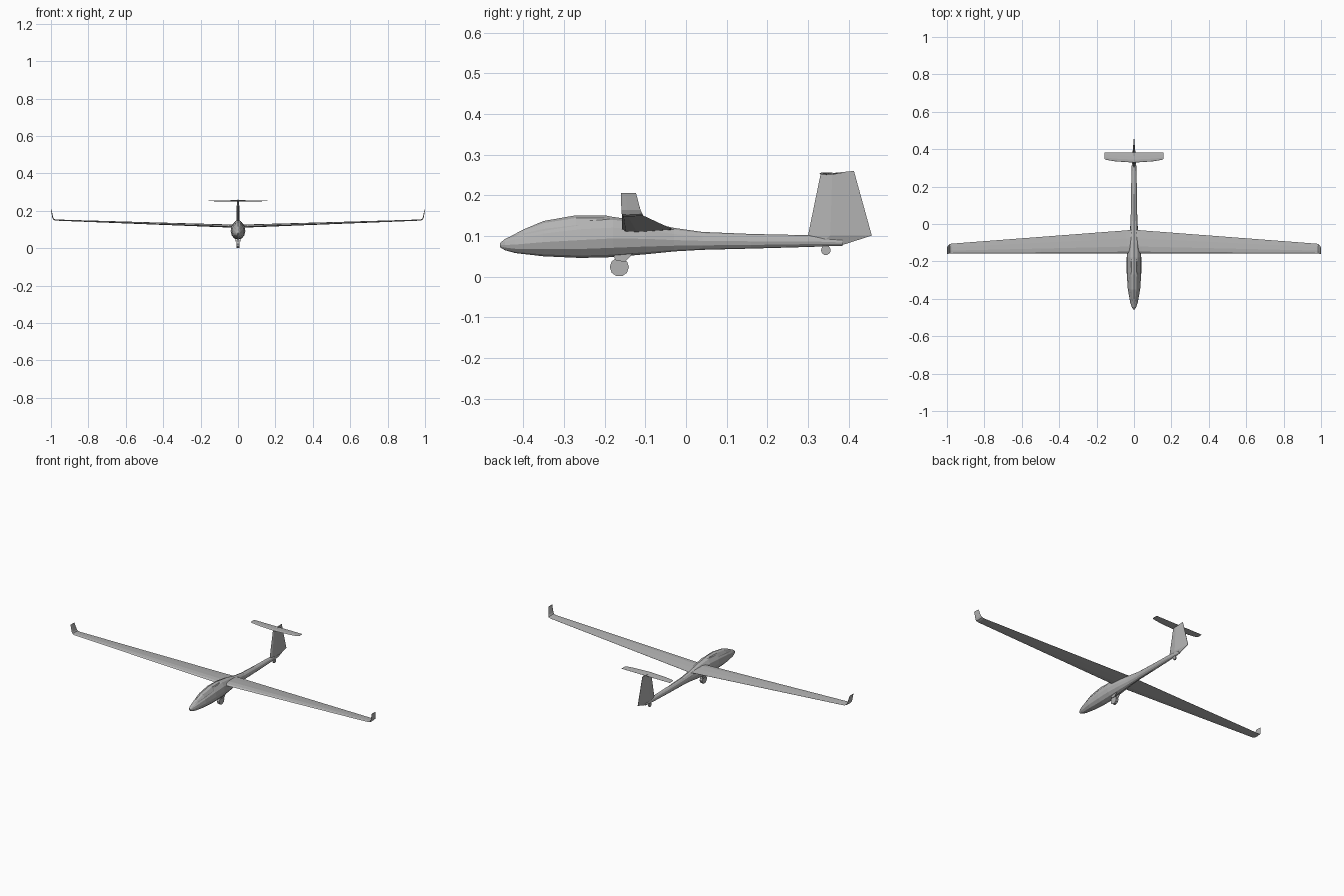
import bpy, bmesh, math
from mathutils import Vector

if "Cube" in bpy.data.objects:
    bpy.data.objects.remove(bpy.data.objects["Cube"])

# Mid-grey paint shared by every part
paint = bpy.data.materials.new("mid_grey")
paint.diffuse_color = (.45, .45, .45, 1)
paint.use_nodes = True
paint.node_tree.nodes["Principled BSDF"].inputs["Base Color"].default_value = paint.diffuse_color


def loft(name, rings, mirror=False, cap_start=True):
    """Skin a list of equal-length closed rings; optionally mirror across x."""
    bm = bmesh.new()
    vs = [[bm.verts.new(p) for p in r] for r in rings]
    n = len(rings[0])
    for a, b in zip(vs, vs[1:]):
        for i in range(n):
            j = (i + 1) % n
            bm.faces.new((a[i], a[j], b[j], b[i]))
    if cap_start:
        bm.faces.new(vs[0][::-1])
    bm.faces.new(vs[-1])
    bmesh.ops.recalc_face_normals(bm, faces=bm.faces)
    me = bpy.data.meshes.new(name)
    bm.to_mesh(me)
    bm.free()
    me.materials.append(paint)
    ob = bpy.data.objects.new(name, me)
    bpy.context.collection.objects.link(ob)
    if mirror:
        ob.modifiers.new("Mirror", 'MIRROR')
    return ob


def oval(y, half_w, z_low, z_high, z_wide, sides=12):
    """Cross-section whose widest height can sit off-centre."""
    pts = []
    for k in range(sides):
        a = 2 * math.pi * k / sides
        s = math.sin(a)
        r = z_high - z_wide if s > 0 else z_wide - z_low
        pts.append((half_w * math.cos(a), y, z_wide + s * r))
    return pts


# chord fraction, thickness fraction
FOIL = [(0, 0), (.08, .45), (.3, .6), (.65, .38), (1, .03),
        (1, -.03), (.65, -.22), (.3, -.4), (.08, -.32)]


def foil(origin, chord, thick, up):
    """Airfoil ring running back along +y, thickened along 'up'."""
    o, u = Vector(origin), Vector(up).normalized()
    return [o + Vector((0, c * chord, 0)) + u * (t * thick) for c, t in FOIL]


def wheel(name, y, z, r, width, sides):
    bpy.ops.mesh.primitive_cylinder_add(vertices=sides, radius=r, depth=width,
                                        location=(0, y, z),
                                        rotation=(0, math.pi / 2, 0))
    bpy.context.object.name = name
    bpy.context.object.data.materials.append(paint)


# Fuselage pod and boom: y, half width, bottom, top, widest height
body = [(-.457, .004, .072, .083, .078), (-.445, .012, .065, .093, .078),
        (-.42, .020, .058, .104, .079), (-.35, .033, .050, .127, .085),
        (-.26, .039, .046, .143, .090), (-.18, .039, .048, .147, .094),
        (-.10, .031, .055, .136, .093), (-.03, .021, .062, .120, .090),
        (.04, .0175, .066, .110, .088), (.16, .016, .069, .105, .087),
        (.30, .013, .073, .102, .087), (.385, .006, .076, .093, .084)]
loft("fuselage", [oval(*s) for s in body])

# Canopy bulge
glass = [(-.43, .004, .09, .100, .094), (-.40, .016, .09, .116, .096),
         (-.35, .026, .09, .137, .098), (-.27, .030, .09, .151, .102),
         (-.20, .026, .09, .151, .104), (-.16, .015, .09, .143, .106)]
loft("canopy", [oval(*s) for s in glass])

# Wings with upturned winglets
loft("wings", [foil((0, -.158, .116), .128, .017, (0, 0, 1)),
               foil((.04, -.158, .117), .124, .0165, (0, 0, 1)),
               foil((.5, -.158, .133), .089, .011, (0, 0, 1)),
               foil((.975, -.158, .150), .053, .006, (0, 0, 1)),
               foil((.986, -.158, .154), .051, .006, (-.6, 0, .8)),
               foil((.991, -.159, .164), .047, .005, (-1, 0, .2)),
               foil((.999, -.160, .206), .037, .003, (-1, 0, .2))],
     mirror=True, cap_start=False)


# Fin and rudder: z, front y, back y, half thickness
def fin_ring(z, y0, y1, t, rise=0):
    c = y1 - y0
    shape = [(0, 0), (.1, .6), (.35, 1), (1, .1),
             (1, -.1), (.35, -1), (.1, -.6)]
    return [(w * t, y0 + f * c, z + rise * f) for f, w in shape]


loft("fin", [fin_ring(.082, .30, .385, .006, -.004),
             fin_ring(.101, .30, .457, .010),
             fin_ring(.252, .331, .413, .006, .008)])

# Tailplane on top of the fin
loft("tailplane", [foil((0, .328, .253), .055, .006, (0, 0, 1)),
                   foil((.10, .335, .253), .048, .0055, (0, 0, 1)),
                   foil((.15, .343, .253), .040, .004, (0, 0, 1)),
                   foil((.159, .350, .253), .033, .003, (0, 0, 1))],
     mirror=True, cap_start=False)

# Landing wheels
wheel("main_wheel", -.164, .0235, .0235, .016, 10)
wheel("tail_wheel", .344, .065, .012, .008, 10)

# Gear doors on both sides of the main wheel
door = [(-.182, .056), (-.128, .060), (-.150, .036), (-.172, .040)]
loft("gear_doors", [[(x, y, z) for y, z in door] for x in (.010, .013)],
     mirror=True)

# Tail wheel bracket
loft("tail_wheel_bracket", [oval(y, .003, .066, .082, .074, 4)
                            for y in (.336, .352)])
